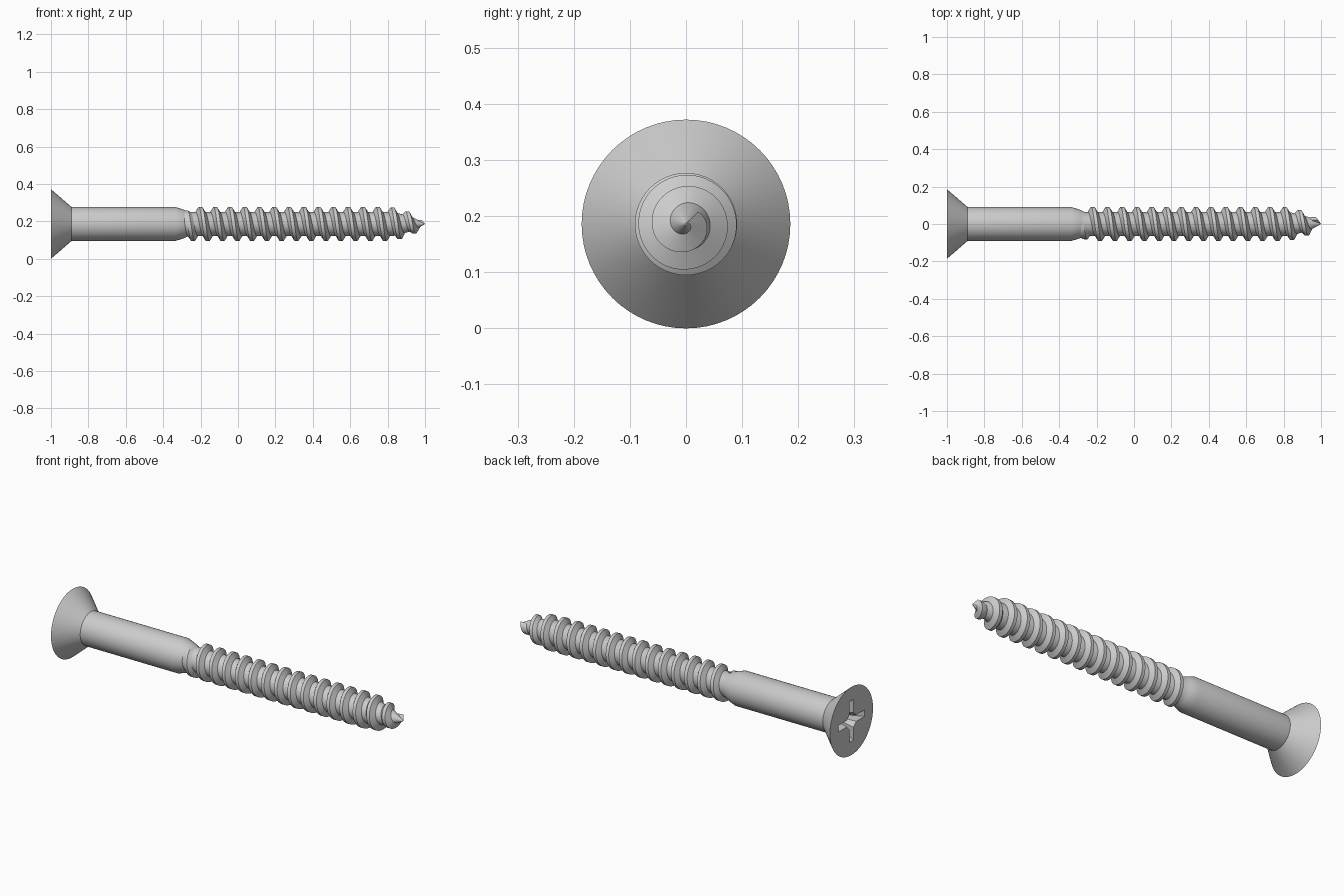
import bpy, bmesh
from math import pi, sin, cos

if "Cube" in bpy.data.objects:
    bpy.data.objects.remove(bpy.data.objects["Cube"])

CZ, SEG = 0.186, 64          # axis height, sides


def finish(name, bm):
    bmesh.ops.remove_doubles(bm, verts=bm.verts, dist=1e-5)
    bmesh.ops.recalc_face_normals(bm, faces=bm.faces)
    me = bpy.data.meshes.new(name)
    bm.to_mesh(me)
    bm.free()
    ob = bpy.data.objects.new(name, me)
    bpy.context.collection.objects.link(ob)
    return ob


def ring(bm, x, r):
    return [bm.verts.new((x, r * cos(2 * pi * i / SEG), CZ + r * sin(2 * pi * i / SEG)))
            for i in range(SEG)]


def bridge(bm, a, b):
    n = len(a)
    for i in range(n):
        bm.faces.new((a[i], a[(i + 1) % n], b[(i + 1) % n], b[i]))


def lerp(table, x):
    for (x0, y0), (x1, y1) in zip(table, table[1:]):
        if x <= x1:
            return y0 + (y1 - y0) * max(0, (x - x0) / (x1 - x0))
    return table[-1][1]


# body: countersunk head, plain shank, threaded core and point
CORE = [(-0.285, 0.075), (-0.265, 0.064), (0.83, 0.064), (0.93, 0.038), (0.998, 0.002)]
PROFILE = [(-1, 0.186), (-0.89, 0.091), (-0.335, 0.091)] + CORE
bm = bmesh.new()
rings = [ring(bm, x, r) for x, r in PROFILE]
for a, b in zip(rings, rings[1:]):
    bridge(bm, a, b)
bm.faces.new(rings[0])
bm.faces.new(rings[-1])
body = finish("screw_body", bm)

# cross recess cutter, tapering with depth
bm = bmesh.new()
loops = []
for x, s in ((-1.02, 1.08), (-0.91, 0.45)):
    a, w, c = 0.115 * s, 0.018 * s, 0.042 * s
    loop = []
    for k in range(4):
        co, si = cos(k * pi / 2), sin(k * pi / 2)
        for u, v in ((c, -w), (a, -w), (a, w), (c, w)):
            loop.append(bm.verts.new((x, u * co - v * si, CZ + u * si + v * co)))
    loops.append(loop)
bridge(bm, *loops)
for l in loops:
    bm.faces.new(l)
cutter = finish("recess_cutter", bm)
mod = body.modifiers.new("recess", 'BOOLEAN')
mod.object, mod.operation, mod.solver = cutter, 'DIFFERENCE', 'EXACT'
bpy.context.view_layer.objects.active = body
body.select_set(True)
bpy.ops.object.modifier_apply(modifier="recess")
bpy.data.objects.remove(cutter)

# thread: right-hand helical ridge that fades in at the shank and follows the point
PITCH, X0, X1 = 0.079, -0.28, 0.975
CREST = [(-0.28, 0.072), (-0.24, 0.091), (0.80, 0.091), (0.86, 0.083), (0.93, 0.059), (0.975, 0.03)]
bm = bmesh.new()
n = int((X1 - X0) / PITCH * SEG)
prev = None
for i in range(n + 1):
    x = X0 + PITCH * i / SEG
    t = pi / 2 + 2 * pi * i / SEG
    row = []
    for dx, top in ((-0.026, 0), (-0.009, 1), (0.009, 1), (0.026, 0)):
        r = lerp(CREST, x) if top else lerp(CORE, x + dx) - 0.001
        row.append(bm.verts.new((x + dx, r * cos(t), CZ + r * sin(t))))
    if prev:
        for j in range(3):
            bm.faces.new((prev[j], prev[j + 1], row[j + 1], row[j]))
    else:
        bm.faces.new(row)
    prev = row
bm.faces.new(prev)
thread = finish("screw_thread", bm)

# smooth shading with crisp edges
thread.select_set(True)
bpy.ops.object.shade_smooth_by_angle(angle=pi / 6)
